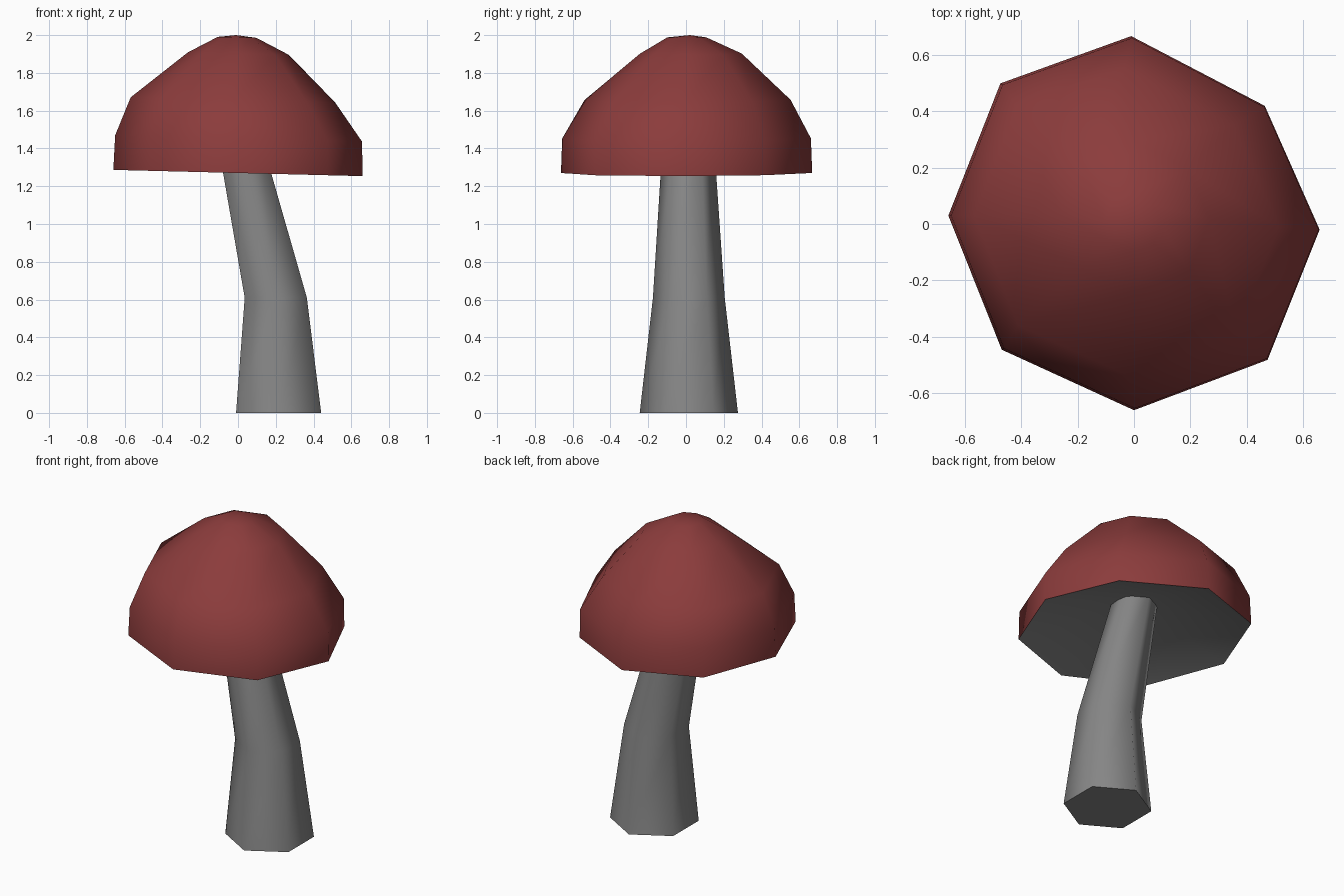
import bpy, math

if "Cube" in bpy.data.objects:
    bpy.data.objects.remove(bpy.data.objects["Cube"])

def material(name, rgb):
    m = bpy.data.materials.new(name)
    m.diffuse_color = (*rgb, 1)
    m.use_nodes = True
    m.node_tree.nodes["Principled BSDF"].inputs["Base Color"].default_value = m.diffuse_color
    return m

red = material("cap red", (0.26, 0.045, 0.045))
grey = material("stem grey", (0.24, 0.24, 0.24))

def loft(name, rings, mats, under=(), angle=70):
    """Join rings of equal size bottom to top; a one-point ring closes to a tip,
    otherwise the open ends are capped. Bands listed in 'under' get material 1."""
    verts, faces, mat_ids, idx = [], [], [], []
    for ring in rings:
        idx.append(list(range(len(verts), len(verts) + len(ring))))
        verts += ring
    n = max(len(r) for r in rings)
    for b, (lo, hi) in enumerate(zip(idx, idx[1:])):
        for i in range(n):
            j = (i + 1) % n
            if len(lo) == 1:
                f = (lo[0], hi[j], hi[i])
            elif len(hi) == 1:
                f = (lo[i], lo[j], hi[0])
            else:
                f = (lo[i], lo[j], hi[j], hi[i])
            faces.append(f)
            mat_ids.append(1 if b in under else 0)
    if len(idx[0]) > 1:
        faces.append(idx[0][::-1])
        mat_ids.append(0)
    if len(idx[-1]) > 1:
        faces.append(idx[-1])
        mat_ids.append(0)
    me = bpy.data.meshes.new(name)
    me.from_pydata(verts, [], faces)
    for m in mats:
        me.materials.append(m)
    for p, k in zip(me.polygons, mat_ids):
        p.material_index = k
    ob = bpy.data.objects.new(name, me)
    bpy.context.collection.objects.link(ob)
    bpy.ops.object.select_all(action='DESELECT')
    ob.select_set(True)
    bpy.context.view_layer.objects.active = ob
    bpy.ops.object.shade_smooth_by_angle(angle=math.radians(angle))
    return ob

# Stem: bent, tapering hexagon
def hexagon(cx, cy, z, r):
    return [(cx + r * math.cos(math.radians(30 + 60 * i)),
             cy + r * math.sin(math.radians(30 + 60 * i)), z) for i in range(6)]

loft("stem", [hexagon(0.215, 0.015, 0, 0.26),
              hexagon(0.2, 0.015, 0.61, 0.19),
              hexagon(0.0, 0.012, 1.48, 0.133)], [grey])

# Cap: slightly uneven octagon rim, scaled and stacked into a dome
RIM = [(0.66, -0.02), (0.465, 0.42), (-0.01, 0.668), (-0.475, 0.50),
       (-0.66, 0.03), (-0.47, -0.447), (0.0, -0.662), (0.475, -0.483)]

def octagon(s, z, cx=0, cy=0):
    return [(x * s + cx, y * s + cy, z - 0.025 * x * s) for x, y in RIM]

loft("cap", [[(0, 0.01, 1.48)],              # hollow underside
             octagon(1.0, 1.27),
             octagon(0.99, 1.453, 0.003, 0),
             octagon(0.82, 1.657, -0.027, 0.006),
             octagon(0.405, 1.902, 0.002, 0.025),
             octagon(0.155, 1.988, -0.005, 0.004),
             [(-0.01, 0.02, 2.0)]], [red, grey], under=(0,), angle=60)
